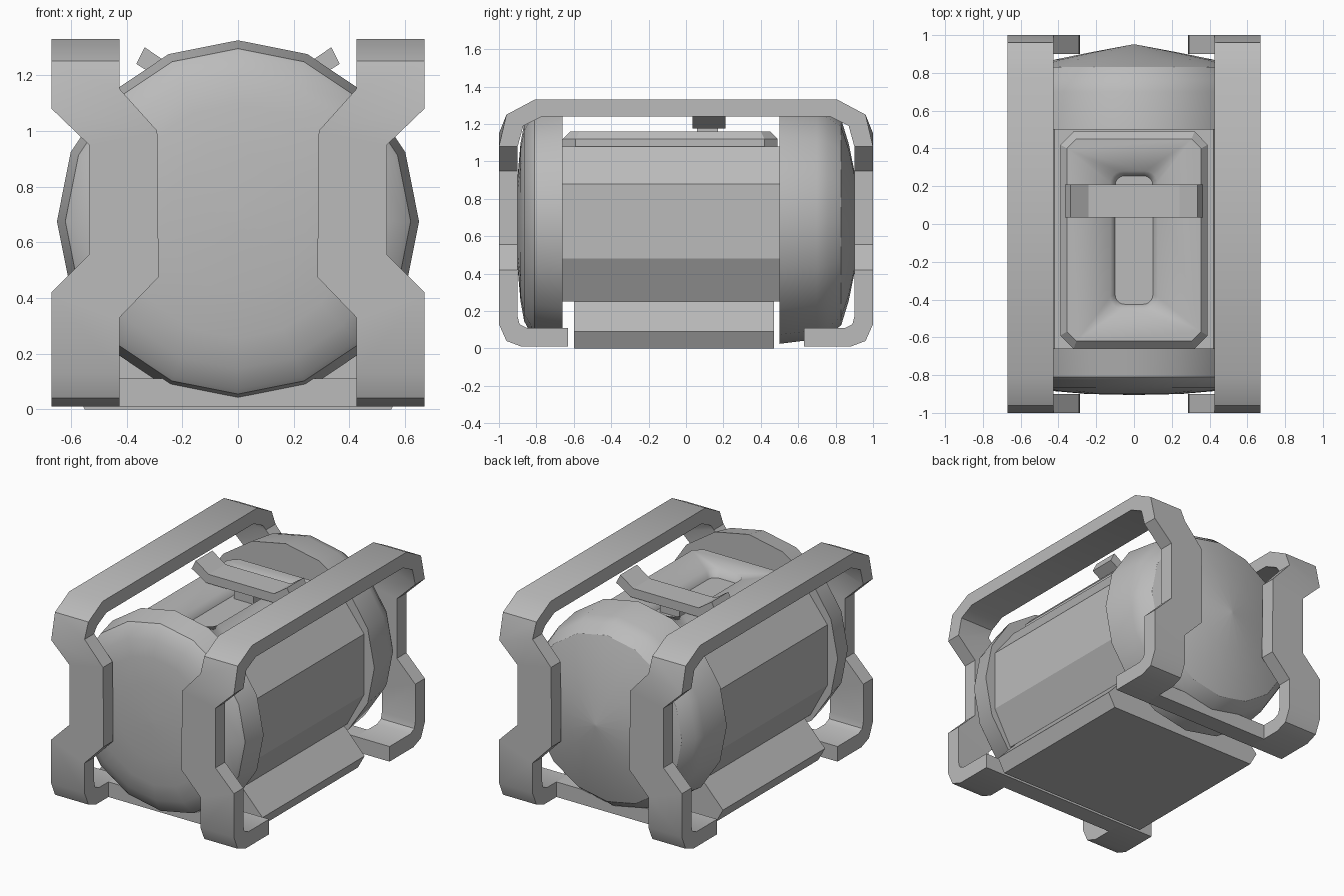
import bpy, bmesh, math

cube = bpy.data.objects.get("Cube")
if cube:
    bpy.data.objects.remove(cube)

grey = bpy.data.materials.new("plain_grey")
grey.use_nodes = True
grey.diffuse_color = (0.5, 0.5, 0.5, 1)
grey.node_tree.nodes["Principled BSDF"].inputs["Base Color"].default_value = (0.5, 0.5, 0.5, 1)


def finish(name, bm, angle=30):
    bmesh.ops.remove_doubles(bm, verts=bm.verts, dist=1e-5)
    bmesh.ops.recalc_face_normals(bm, faces=bm.faces)
    me = bpy.data.meshes.new(name)
    bm.to_mesh(me)
    bm.free()
    ob = bpy.data.objects.new(name, me)
    bpy.context.collection.objects.link(ob)
    me.materials.append(grey)
    bpy.ops.object.select_all(action='DESELECT')
    ob.select_set(True)
    bpy.context.view_layer.objects.active = ob
    bpy.ops.object.shade_smooth_by_angle(angle=math.radians(angle))
    return ob


def loft(name, rings, angle=30):
    """Join closed cross-sections in order and cap both ends."""
    bm = bmesh.new()
    loops = [[bm.verts.new(p) for p in ring] for ring in rings]
    for a, b in zip(loops, loops[1:]):
        for i in range(len(a)):
            j = (i + 1) % len(a)
            bm.faces.new((a[i], a[j], b[j], b[i]))
    bm.faces.new(loops[0])
    bm.faces.new(loops[-1])
    return finish(name, bm, angle)


def prism(name, half, y0, y1, angle=5):
    """Extrude a mirrored x-z outline along y."""
    pts = half + [(-x, z) for x, z in reversed(half)]
    return loft(name, [[(x, y, z) for x, z in pts] for y in (y0, y1)], angle)


def plan(hx, y0, y1, cut, z, steps=1):
    """Rectangle in plan with cut or rounded corners."""
    pts = []
    for k, (sx, cy) in enumerate(((1, y1), (-1, y1), (-1, y0), (1, y0))):
        sy = 1 if k < 2 else -1
        for s in range(steps + 1):
            a = math.pi / 2 * (k + s / steps)
            pts.append((sx * (hx - cut) + cut * math.cos(a),
                        cy - sy * cut + cut * math.sin(a), z))
    return pts


def end_cap(name, profile):
    rings = []
    for y, r in profile:
        rings.append([(r * math.cos(i * math.pi / 8), y, 0.675 + r * math.sin(i * math.pi / 8))
                      for i in range(16)])
    return loft(name, rings, 28)


# Tank ends: ring band running into a shallow dome
end_cap("front_tank_cap", [(-0.66, 0.65), (-0.81, 0.62), (-0.825, 0.603), (-0.865, 0.53),
                           (-0.885, 0.42), (-0.9, 0.25), (-0.905, 0.01)])
end_cap("rear_tank_cap", [(0.5, 0.65), (0.7, 0.625), (0.76, 0.605), (0.83, 0.55),
                          (0.87, 0.42), (0.905, 0.25), (0.95, 0.01)])

# Tank body and base
prism("tank_body", [(0.45, 0.25), (0.575, 0.48), (0.575, 0.88), (0.42, 1.08)], -0.68, 0.52)
prism("base_block", [(0.55, 0), (0.6, 0.09), (0.45, 0.25)], -0.6, 0.47)

# Raised top plate with a rounded slot
plate = loft("top_plate", [plan(0.39, -0.66, 0.49, 0.07, 1.05),
                           plan(0.39, -0.66, 0.49, 0.07, 1.12),
                           plan(0.355, -0.62, 0.45, 0.05, 1.16)], 10)
cutter = loft("slot_cutter", [plan(0.1, -0.425, 0.255, 0.05, 1.11, 5),
                              plan(0.135, -0.46, 0.29, 0.07, 1.18, 5)])
cutter.hide_render = True
cutter.hide_viewport = True
slot = plate.modifiers.new("slot", 'BOOLEAN')
slot.operation = 'DIFFERENCE'
slot.object = cutter

# Sliding handle
prism("handle_bar", [(0.26, 1.175), (0.365, 1.24), (0.335, 1.3), (0.24, 1.235)], 0.035, 0.21)
prism("handle_stem", [(0.07, 1.1), (0.07, 1.19)], 0.06, 0.17)

# Guard frame: outer y, z, inner y, z, inner x, outer x, skew of the outer side
HALF = [
    (-0.63, 0.01, -0.63, 0.11, 0.425, 0.67, 0),
    (-0.88, 0.01, -0.85, 0.11, 0.425, 0.67, 0),
    (-0.96, 0.04, -0.89, 0.13, 0.425, 0.67, 0),
    (-1.0, 0.13, -0.9, 0.17, 0.425, 0.67, 0),
    (-1.0, 0.33, -0.9, 0.33, 0.425, 0.67, 0.09),
    (-1.0, 0.475, -0.9, 0.475, 0.285, 0.535, 0.08),
    (-1.0, 1.0, -0.9, 1.0, 0.29, 0.535, -0.05),
    (-1.0, 1.15, -0.9, 1.15, 0.425, 0.67, -0.07),
    (-0.96, 1.25, -0.87, 1.19, 0.425, 0.67, 0),
    (-0.81, 1.33, -0.77, 1.24, 0.425, 0.67, 0),
]
PATH = [(1, s) for s in HALF] + [(-1, s) for s in reversed(HALF)]
for side, label in ((1, "left"), (-1, "right")):
    rings = []
    for f, (oy, oz, iy, iz, xi, xo, skew) in PATH:
        rings.append([(side * xi, f * oy, oz), (side * xo, f * oy, oz + skew),
                      (side * xo, f * iy, iz + skew), (side * xi, f * iy, iz)])
    loft(label + "_guard_frame", rings, 30)

# Cross bars joining the frame feet
for f, label in ((-1, "front"), (1, "rear")):
    prism(label + "_cross_bar", [(0.43, 0.01), (0.43, 0.11)], f * 0.63, f * 0.75)
